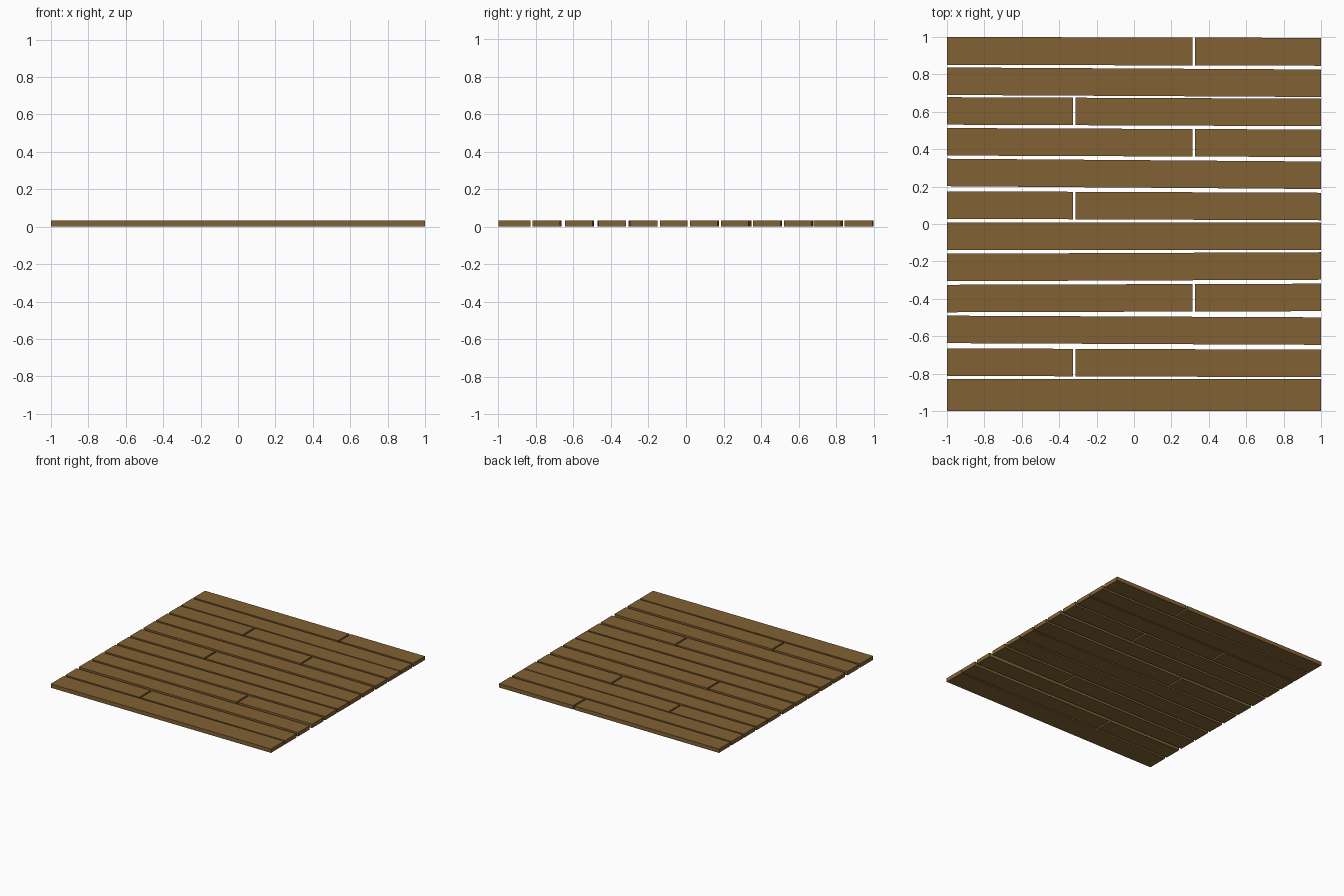
import bpy, bmesh

if "Cube" in bpy.data.objects:
    bpy.data.objects.remove(bpy.data.objects["Cube"])

wood = bpy.data.materials.new("brown wood")
wood.diffuse_color = (0.223, 0.122, 0.034, 1)
wood.use_nodes = True
wood.node_tree.nodes["Principled BSDF"].inputs["Base Color"].default_value = wood.diffuse_color

THICK = 0.032
GAP = 0.007          # half of the butt joint gap


def plank(name, x0, x1, low, high):
    """Board from x0 to x1; low/high give edge y at x=-1 and x=1."""
    def at(edge, x):
        return edge[0] + (edge[1] - edge[0]) * (x + 1) / 2
    bm = bmesh.new()
    base = bm.faces.new([bm.verts.new((x, at(e, x), 0)) for x, e in
                         ((x0, low), (x1, low), (x1, high), (x0, high))])
    top = bmesh.ops.extrude_face_region(bm, geom=[base])["geom"]
    bmesh.ops.translate(bm, vec=(0, 0, THICK),
                        verts=[v for v in top if isinstance(v, bmesh.types.BMVert)])
    bmesh.ops.recalc_face_normals(bm, faces=bm.faces)
    me = bpy.data.meshes.new(name)
    bm.to_mesh(me)
    bm.free()
    me.materials.append(wood)
    bpy.context.collection.objects.link(bpy.data.objects.new(name, me))


# rows back to front: upper edge at left end, at right end, width, joint x
rows = [
    (1.000, 0.995, 0.149, 0.32),
    (0.837, 0.826, 0.147, None),
    (0.678, 0.670, 0.147, -0.32),
    (0.513, 0.505, 0.147, 0.32),
    (0.349, 0.334, 0.147, None),
    (0.175, 0.167, 0.147, -0.32),
    (0.009, 0.009, 0.147, None),
    (-0.159, -0.151, 0.147, None),
    (-0.325, -0.319, 0.147, 0.32),
    (-0.490, -0.499, 0.147, None),
    (-0.665, -0.672, 0.147, -0.32),
    (-0.830, -0.830, 0.170, None),
]
for i, (left, right, width, joint) in enumerate(rows, 1):
    high, low = (left, right), (left - width, right - width)
    if joint is None:
        plank(f"floor_plank_{i}", -1, 1, low, high)
    else:
        plank(f"floor_plank_{i}_left", -1, joint - GAP, low, high)
        plank(f"floor_plank_{i}_right", joint + GAP, 1, low, high)
